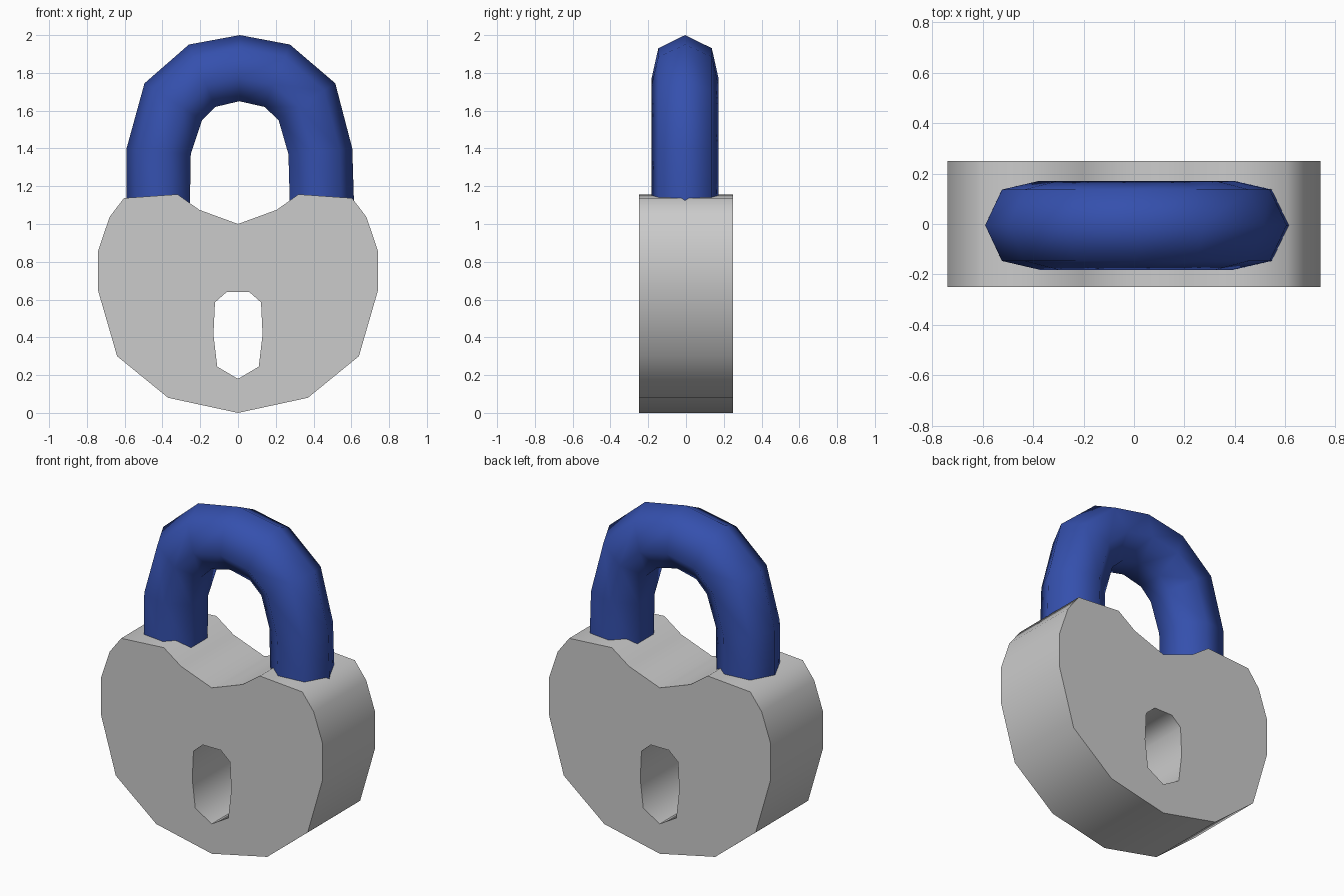
import bpy, bmesh, math
from mathutils import Vector

if "Cube" in bpy.data.objects:
    bpy.data.objects.remove(bpy.data.objects["Cube"])


def finish(name, bm, color=None):
    bmesh.ops.recalc_face_normals(bm, faces=bm.faces)
    mesh = bpy.data.meshes.new(name)
    bm.to_mesh(mesh)
    bm.free()
    ob = bpy.data.objects.new(name, mesh)
    bpy.context.collection.objects.link(ob)
    if color:
        mat = bpy.data.materials.new(name + "_paint")
        mat.diffuse_color = color
        mat.use_nodes = True
        mat.node_tree.nodes["Principled BSDF"].inputs["Base Color"].default_value = mat.diffuse_color
        mesh.materials.append(mat)
    bpy.ops.object.select_all(action='DESELECT')
    ob.select_set(True)
    bpy.context.view_layer.objects.active = ob
    bpy.ops.object.shade_smooth_by_angle(angle=math.radians(60))
    return ob


def plate(name, loops, y0, y1):
    """Extrude an xz outline with holes from y0 to y1."""
    bm = bmesh.new()
    for loop in loops:
        vs = [bm.verts.new((x, y0, z)) for x, z in loop]
        for a, b in zip(vs, vs[1:] + vs[:1]):
            bm.edges.new((a, b))
    bmesh.ops.triangle_fill(bm, use_beauty=True, edges=bm.edges[:])
    ext = bmesh.ops.extrude_face_region(bm, geom=bm.faces[:], use_keep_orig=True)
    moved = [g for g in ext["geom"] if isinstance(g, bmesh.types.BMVert)]
    bmesh.ops.translate(bm, verts=moved, vec=(0, y1 - y0, 0))
    return finish(name, bm)


def mirrored(half):
    """Close a half outline whose first and/or last point may lie on x = 0."""
    return half + [(-x, z) for x, z in reversed(half) if x > 0]


# Body: rounded lock case with a notch on top and a through keyhole
case = mirrored([(0, 0), (.37, .08), (.64, .30), (.74, .645), (.74, .86),
                 (.68, 1.037), (.604, 1.137), (.32, 1.157), (.205, 1.075), (0, 1.0)])
keyhole = mirrored([(0, .18), (.11, .245), (.13, .415), (.122, .585), (.06, .64)])
plate("lock_body", [case, keyhole], -.25, .25)

# Shackle: seven-sided tube, stations given as outer and inner edge points
outer = [(-.59, 1.08), (-.59, 1.40), (-.495, 1.745), (-.26, 1.95), (.01, 2.0),
         (.275, 1.95), (.515, 1.745), (.605, 1.40), (.615, 1.08)]
inner = [(-.255, 1.08), (-.25, 1.37), (-.19, 1.55), (-.12, 1.62), (.007, 1.65),
         (.14, 1.62), (.215, 1.55), (.267, 1.37), (.275, 1.08)]
N, R = 7, .181
flat = math.cos(math.pi / N)
bm = bmesh.new()
rings = []
for (ox, oz), (ix, iz) in zip(outer, inner):
    o, i = Vector((ox, -.005, oz)), Vector((ix, -.005, iz))
    ring = []
    for k in range(N):
        a = math.tau * k / N
        p = o.lerp(i, (1 - math.cos(a)) / (1 + flat))
        p.y += R * math.sin(a)
        ring.append(bm.verts.new(p))
    rings.append(ring)
for r, s in zip(rings, rings[1:]):
    for k in range(N):
        j = (k + 1) % N
        bm.faces.new((r[k], r[j], s[j], s[k]))
bm.faces.new(rings[0])
bm.faces.new(rings[-1])
finish("shackle", bm, (.035, .08, .42, 1))
